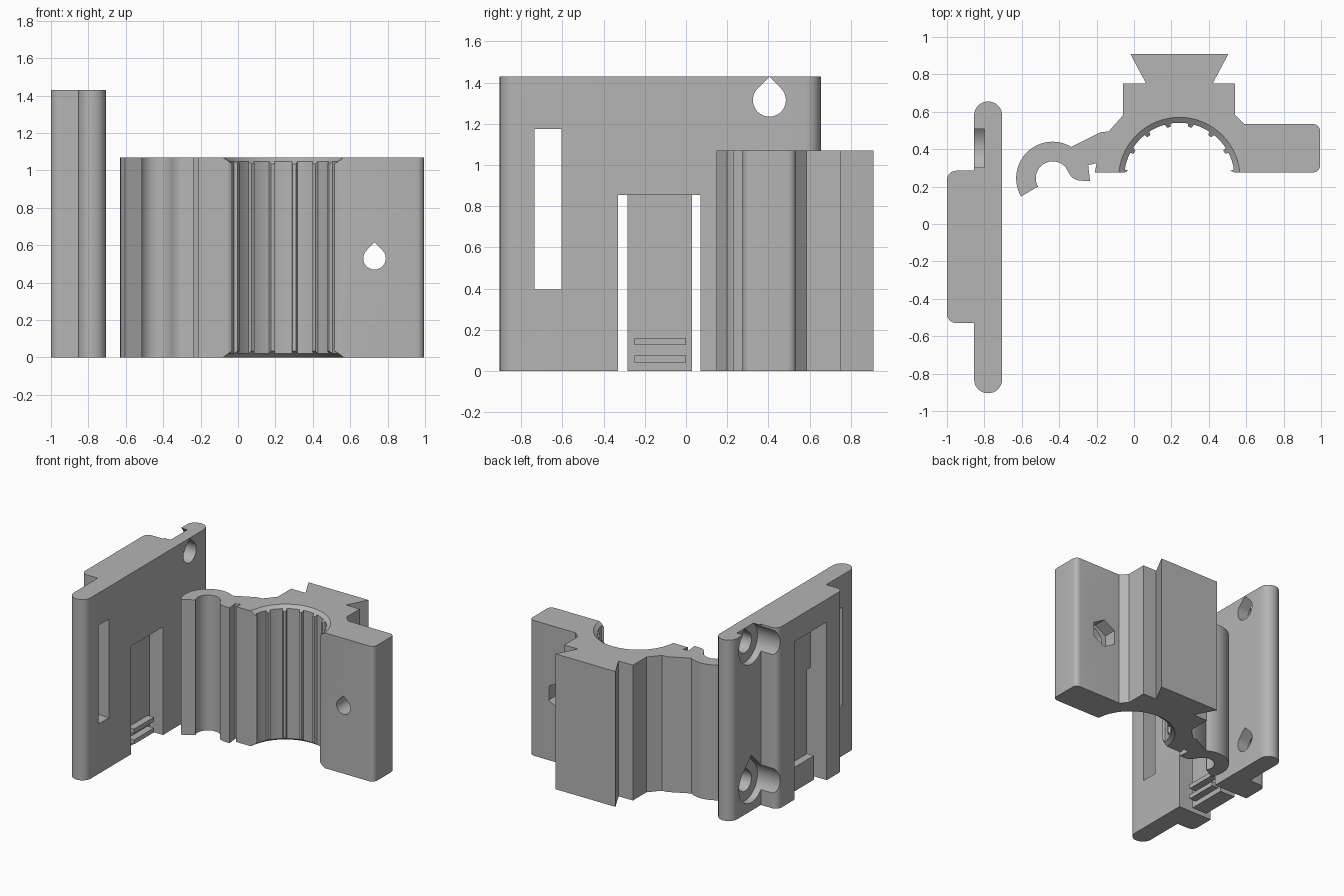
import bpy, bmesh, math
from mathutils import Vector

if "Cube" in bpy.data.objects:
    bpy.data.objects.remove(bpy.data.objects["Cube"], do_unlink=True)

grey = bpy.data.materials.new("matte grey")
grey.use_nodes = True
COLOUR = (0.46, 0.46, 0.46, 1)
grey.diffuse_color = COLOUR
grey.node_tree.nodes["Principled BSDF"].inputs["Base Color"].default_value = COLOUR


def finish(name, bm):
    bmesh.ops.recalc_face_normals(bm, faces=bm.faces)
    mesh = bpy.data.meshes.new(name)
    bm.to_mesh(mesh)
    bm.free()
    mesh.materials.append(grey)
    obj = bpy.data.objects.new(name, mesh)
    bpy.context.collection.objects.link(obj)
    return obj


def prism(name, points, axis, lo, hi):
    """Extrude a 2D outline along an axis."""
    place = {"x": lambda p, h: (h, p[0], p[1]),
             "y": lambda p, h: (p[0], h, p[1]),
             "z": lambda p, h: (p[0], p[1], h)}[axis]
    bm = bmesh.new()
    rings = [[bm.verts.new(place(p, h)) for p in points] for h in (lo, hi)]
    bm.faces.new(rings[0])
    bm.faces.new(rings[1])
    n = len(points)
    for i in range(n):
        j = (i + 1) % n
        bm.faces.new((rings[0][i], rings[0][j], rings[1][j], rings[1][i]))
    return finish(name, bm)


def box(name, x, y, z):
    return prism(name, [(x[0], y[0]), (x[1], y[0]), (x[1], y[1]), (x[0], y[1])], "z", *z)


def arc(cx, cy, r, start, end, steps):
    return [(cx + r * math.cos(a), cy + r * math.sin(a))
            for a in (math.radians(start + (end - start) * i / steps) for i in range(steps + 1))]


def teardrop(cx, cz, r):
    return arc(cx, cz, r, 135, 405, 36) + [(cx, cz + r * math.sqrt(2))]


def rounded(corners, steps=8):
    """Outline with right-angled corners (x, y, radius) rounded off."""
    out = []
    for i, (x, y, r) in enumerate(corners):
        p = Vector((x, y))
        if r == 0:
            out.append((x, y))
            continue
        a = (Vector(corners[i - 1][:2]) - p).normalized() * r
        b = (Vector(corners[(i + 1) % len(corners)][:2]) - p).normalized() * r
        for k in range(steps + 1):
            t = math.pi / 2 * k / steps
            out.append(tuple(p + a * (1 - math.sin(t)) + b * (1 - math.cos(t))))
    return out


def cut(target, cutter):
    mod = target.modifiers.new(cutter.name, "BOOLEAN")
    mod.operation = "DIFFERENCE"
    mod.solver = "EXACT"
    mod.object = cutter
    bpy.context.view_layer.objects.active = target
    bpy.ops.object.modifier_apply(modifier=mod.name)
    bpy.data.objects.remove(cutter, do_unlink=True)


def smooth(obj):
    bpy.ops.object.select_all(action="DESELECT")
    obj.select_set(True)
    bpy.context.view_layer.objects.active = obj
    bpy.ops.object.shade_smooth_by_angle(angle=math.radians(25))


# Mounting plate with its thicker back block
PLATE_H = 1.43
plate = prism("mounting_plate", rounded([
    (-0.705, -0.905, 0.0745), (-0.705, 0.655, 0.0745), (-0.855, 0.655, 0.0745),
    (-0.855, 0.285, 0), (-1, 0.285, 0.05), (-1, -0.53, 0.05),
    (-0.855, -0.53, 0), (-0.855, -0.905, 0.0745)]), "z", 0, PLATE_H)

# Screw holes with wide seats behind
for z in (1.315, 0.22):
    cut(plate, prism("seat_cutter", teardrop(0.405, z, 0.155), "x", -1.2, -0.80))
    cut(plate, prism("hole_cutter", teardrop(0.405, z, 0.08), "x", -1.2, -0.5))

# Strap slot, latch opening and the taller pocket behind the latch
cut(plate, box("slot_cutter", (-1.2, -0.5), (-0.735, -0.605), (0.395, 1.175)))
cut(plate, box("opening_cutter", (-1.2, -0.5), (-0.33, 0.07), (-0.1, 0.855)))
cut(plate, box("pocket_cutter", (-1.2, -0.86), (-0.33, 0.07), (-0.1, 1.25)))
smooth(plate)

# Flexible latch tongue with a thick foot and two grip ridges
box("latch_tongue", (-0.86, -0.79), (-0.285, 0.03), (0, 0.855))
box("latch_foot", (-0.92, -0.86), (-0.285, 0.03), (0, 0.19))
for i, z in enumerate((0.04, 0.125)):
    box(f"latch_ridge_{i + 1}", (-0.79, -0.735), (-0.25, 0), (z, z + 0.035))

# Ribbed half bore of the clamp
BX, BY, BORE, RIB = 0.2425, 0.246, 0.295, 0.277
bore = []
for k in range(8):
    mid = 174 - 24 * k
    bore += arc(BX, BY, RIB, mid + 2, mid - 2, 2)
    if k < 7:
        bore += arc(BX, BY, BORE, mid - 3, mid - 21, 6)
bore = [(bore[0][0] - 0.018, 0.275)] + [p for p in bore if p[1] > 0.28] + [(BX + BORE, 0.275)]

# Clamp outline: bore, flange, dovetail, neck and cable hook
CLAMP_H = 1.07
outline = bore
outline += arc(0.955, 0.315, 0.04, -90, 0, 6) + arc(0.955, 0.495, 0.04, 0, 90, 6)
outline += [(0.59, 0.535), (0.54, 0.585), (0.54, 0.75), (0.42, 0.75), (0.505, 0.91),
            (-0.02, 0.91), (0.065, 0.75), (-0.06, 0.75), (-0.06, 0.58),
            (-0.135, 0.495), (-0.18, 0.49)]
outline += arc(-0.435, 0.245, 0.195, 59, 210, 28)
outline += arc(-0.435, 0.245, 0.09, 210, 20, 24)
outline += [(-0.335, 0.252), (-0.318, 0.24), (-0.295, 0.232), (-0.235, 0.23),
            (-0.245, 0.315), (-0.2, 0.325), (-0.21, 0.275)]
clamp = prism("clamp_body", outline, "z", 0, CLAMP_H)

# Chamfered bore ends
for base, way in ((0, 1), (CLAMP_H, -1)):
    bm = bmesh.new()
    bmesh.ops.create_cone(bm, cap_ends=True, segments=64, radius1=0.338,
                          radius2=0.27, depth=0.05)
    for v in bm.verts:
        v.co = (v.co.x + BX, v.co.y + BY, base + way * (v.co.z + 0.015))
    cut(clamp, finish("chamfer_cutter", bm))

# Bolt hole and hexagonal nut pocket in the flange
cut(clamp, prism("bolt_cutter", teardrop(0.73, 0.53, 0.06), "y", 0, 0.8))
cut(clamp, prism("nut_cutter", arc(0.73, 0.53, 0.11, 30, 330, 5), "y", 0.435, 0.8))
smooth(clamp)
